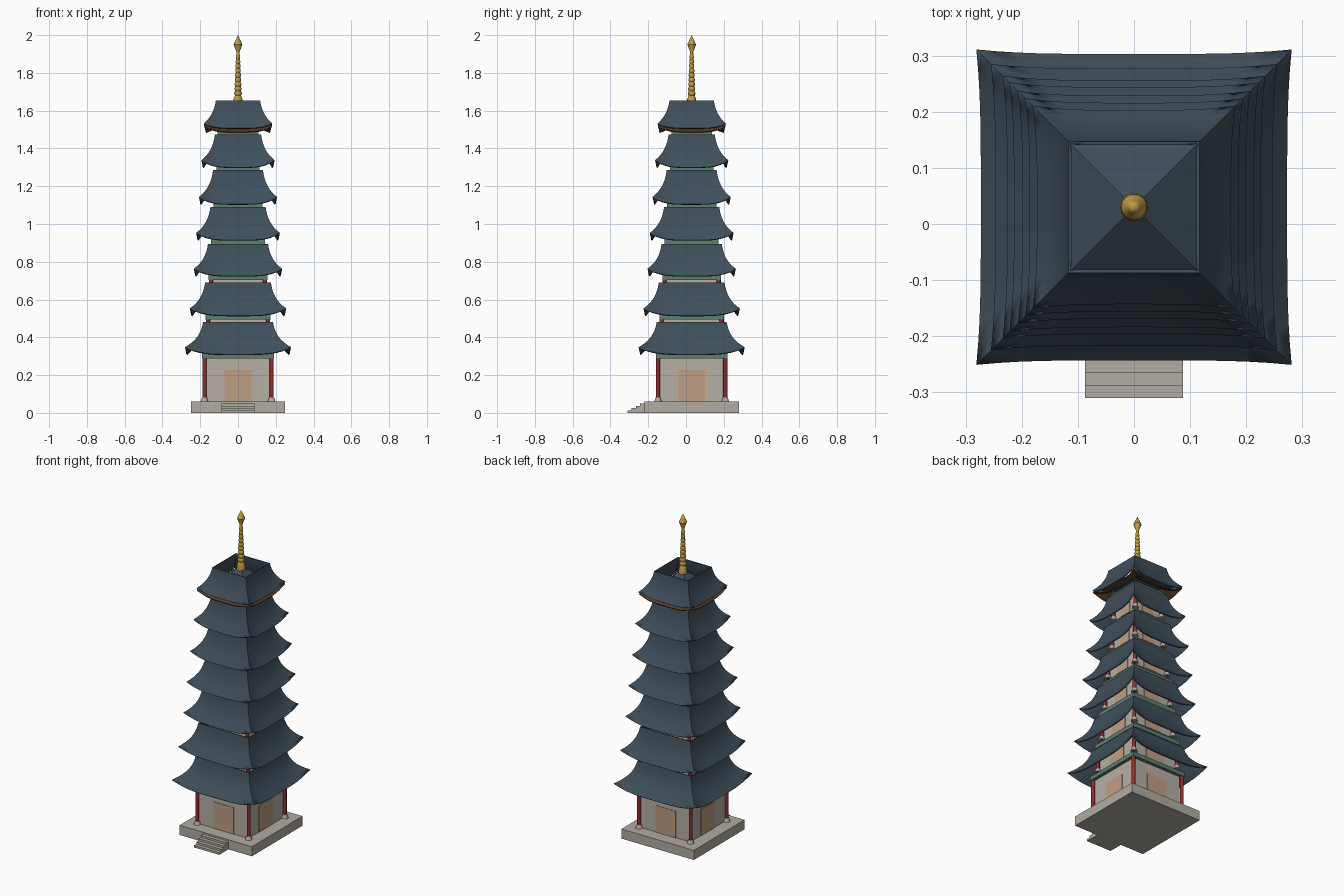
import bpy, bmesh, math
from mathutils import Matrix, Vector

cube = bpy.data.objects.get("Cube")
if cube:
    bpy.data.objects.remove(cube, do_unlink=True)

CY = 0.03  # the tower stands slightly behind the origin, as the steps stick out


def material(name, rgb):
    m = bpy.data.materials.new(name)
    m.use_nodes = True
    m.diffuse_color = (*rgb, 1)
    m.node_tree.nodes["Principled BSDF"].inputs["Base Color"].default_value = (*rgb, 1)
    return m


STONE = material("grey stone", (0.44, 0.41, 0.36))
WALL = material("pale plaster", (0.47, 0.43, 0.38))
DOOR = material("tan door", (0.52, 0.34, 0.23))
RED = material("red lacquer", (0.28, 0.025, 0.025))
GREEN = material("green beam", (0.11, 0.21, 0.16))
TILE = material("slate blue tile", (0.05, 0.078, 0.105))
BROWN = material("dark brown timber", (0.10, 0.05, 0.025))
GOLD = material("gold", (0.52, 0.33, 0.06))


def finish(name, bm, mat, angle=None):
    mesh = bpy.data.meshes.new(name)
    bm.to_mesh(mesh)
    bm.free()
    mesh.materials.append(mat)
    ob = bpy.data.objects.new(name, mesh)
    bpy.context.collection.objects.link(ob)
    if angle:
        smooth(ob, angle)
    return ob


def smooth(ob, angle):
    bpy.ops.object.select_all(action='DESELECT')
    ob.select_set(True)
    bpy.context.view_layer.objects.active = ob
    bpy.ops.object.shade_smooth_by_angle(angle=math.radians(angle))


def add_box(bm, x, y, z):
    """Box between the (low, high) pairs x, y and z."""
    size = [b - a for a, b in (x, y, z)]
    mid = [(a + b) / 2 for a, b in (x, y, z)]
    bmesh.ops.create_cube(bm, size=1, matrix=Matrix.Translation(mid) @ Matrix.Diagonal((*size, 1)))


def square_block(name, half, z0, z1, mat):
    bm = bmesh.new()
    add_box(bm, (-half, half), (CY - half, CY + half), (z0, z1))
    return finish(name, bm, mat)


def corner_cones(name, off, r0, r1, z0, z1, mat):
    """The same round post on all four corners."""
    bm = bmesh.new()
    for sx in (-1, 1):
        for sy in (-1, 1):
            place = Matrix.Translation((sx * off, CY + sy * off, (z0 + z1) / 2))
            bmesh.ops.create_cone(bm, cap_ends=True, segments=16, radius1=r0, radius2=r1,
                                  depth=z1 - z0, matrix=place)
    return finish(name, bm, mat, 40)


def doors(name, half, width, z0, z1):
    """A thin door plate on each wall."""
    bm = bmesh.new()
    for k in range(4):
        part = bmesh.new()
        add_box(part, (-width, width), (-half - 0.003, -half + 0.003), (z0, z1))
        part.transform(Matrix.Translation((0, CY, 0)) @ Matrix.Rotation(k * math.pi / 2, 4, 'Z'))
        temp = bpy.data.meshes.new("door_part")
        part.to_mesh(temp)
        part.free()
        bm.from_mesh(temp)
        bpy.data.meshes.remove(temp)
    return finish(name, bm, DOOR)


def curved_roof(name, rim, eave, top, low, lift, mat):
    """Open, concave four-sided roof skirt with upturned corners."""
    bm = bmesh.new()
    cols, rows = 16, 8
    for k in range(4):
        turn = Matrix.Rotation(k * math.pi / 2, 3, 'Z')
        grid = []
        for j in range(rows + 1):
            t = j / rows
            line = []
            for i in range(cols + 1):
                u = 2 * i / cols - 1
                corner = u ** 4
                h = rim + (eave - rim) * (0.25 * t + 0.75 * t ** 2.2) + 0.008 * corner * t
                z = top + (low - top) * t + lift * corner * t * t
                line.append(bm.verts.new(turn @ Vector((u * h, -h, z)) + Vector((0, CY, 0))))
            grid.append(line)
        for j in range(rows):
            for i in range(cols):
                bm.faces.new((grid[j][i], grid[j + 1][i], grid[j + 1][i + 1], grid[j][i + 1]))
    bmesh.ops.remove_doubles(bm, verts=bm.verts, dist=0.0001)
    ob = finish(name, bm, mat)
    mod = ob.modifiers.new("thickness", 'SOLIDIFY')
    mod.thickness = 0.006
    mod.offset = -1
    bpy.ops.object.select_all(action='DESELECT')
    ob.select_set(True)
    bpy.context.view_layer.objects.active = ob
    bpy.ops.object.modifier_apply(modifier=mod.name)
    smooth(ob, 86)
    return ob


# Platform and front steps
square_block("platform", 0.25, 0, 0.06, STONE)
bm = bmesh.new()
for k in range(4):
    add_box(bm, (-0.087, 0.087), (-0.31 + 0.0225 * k, -0.215), (0, 0.0125 * (k + 1)))
finish("front_steps", bm, STONE)

# Seven storeys: floor, beam top, beam half width, eave half width, rim half width, rim height
storeys = [
    (0.06, 0.315, 0.190, 0.273, 0.185, 0.48),
    (0.34, 0.52, 0.171, 0.247, 0.174, 0.69),
    (0.55, 0.73, 0.155, 0.226, 0.159, 0.895),
    (0.75, 0.92, 0.143, 0.214, 0.146, 1.09),
    (0.95, 1.11, 0.131, 0.199, 0.132, 1.285),
    (1.14, 1.305, 0.115, 0.186, 0.122, 1.475),
    (1.33, 1.495, 0.108, 0.173, 0.117, 1.655),
]
for n, (floor, beam, half, eave, rim, top) in enumerate(storeys, 1):
    post = half - 0.012
    wall = half - 0.02
    square_block(f"walls_{n}", wall, floor, beam - 0.01, WALL)
    square_block(f"beam_{n}", half, beam - 0.026, beam, GREEN)
    corner_cones(f"columns_{n}", post, 0.011, 0.011, floor, beam - 0.02, RED)
    corner_cones(f"column_bases_{n}", post, 0.02, 0.013, floor, floor + 0.022, STONE)
    doors(f"doors_{n}", wall, 0.37 * half, floor, floor + 0.65 * (beam - floor))
    last = n == len(storeys)
    curved_roof(f"roof_{n}", rim, eave, top, beam + (0.012 if last else -0.005),
                0.025 if last else 0.038, TILE)

# Timber eaves beneath the top roof
curved_roof("top_eaves", 0.105, 0.171, 1.53, 1.488, 0.035, BROWN)

# Shallow pyramid inside the top roof
bm = bmesh.new()
bmesh.ops.create_cone(bm, cap_ends=True, segments=4, radius1=0.14 * math.sqrt(2), radius2=0,
                      depth=0.12, matrix=Matrix.Translation((0, CY, 1.59))
                      @ Matrix.Rotation(math.pi / 4, 4, 'Z'))
finish("inner_roof_cap", bm, TILE)

# Ringed spire with a pointed finial, turned from one profile
profile = [(0, 1.62), (0.025, 1.63), (0.024, 1.66), (0.018, 1.675)]
rings = 9
for k in range(rings):
    z = 1.68 + 0.024 * k
    r = 0.02 - 0.0011 * k
    profile += [(r * 0.8, z), (r, z + 0.008), (r, z + 0.015), (r * 0.8, z + 0.023)]
profile += [(0.008, 1.91), (0.023, 1.95), (0.012, 1.975), (0, 2.0)]
bm = bmesh.new()
verts = [bm.verts.new((r, CY, z)) for r, z in profile]
edges = [bm.edges.new(pair) for pair in zip(verts, verts[1:])]
bmesh.ops.spin(bm, geom=verts + edges, cent=(0, CY, 0), axis=(0, 0, 1),
               angle=2 * math.pi, steps=16)
bmesh.ops.remove_doubles(bm, verts=bm.verts, dist=0.0001)
bmesh.ops.recalc_face_normals(bm, faces=bm.faces)
finish("spire", bm, GOLD, 35)
